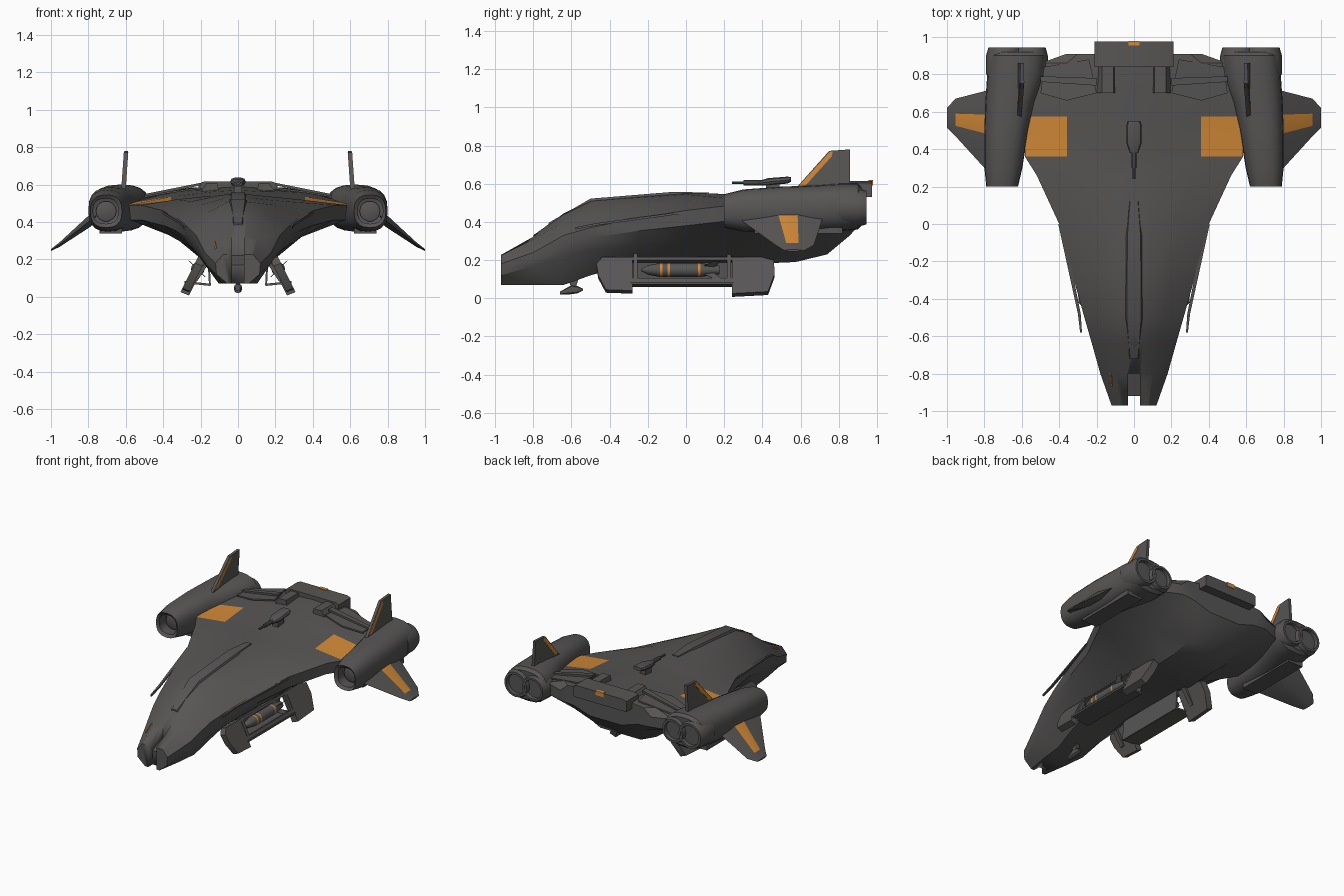
import bpy, bmesh, math
from mathutils import Vector

if "Cube" in bpy.data.objects:
    bpy.data.objects.remove(bpy.data.objects["Cube"])


def material(name, rgb):
    m = bpy.data.materials.new(name)
    m.diffuse_color = (*rgb, 1)
    m.use_nodes = True
    m.node_tree.nodes["Principled BSDF"].inputs["Base Color"].default_value = m.diffuse_color
    return m


GREY = material("dark hull grey", (0.095, 0.092, 0.090))
ORANGE = material("orange marking", (0.64, 0.25, 0.038))


def finish(bm, name, mirror, mat=0, angle=28):
    """Turn a bmesh into an object, optionally mirrored across x = 0."""
    bmesh.ops.recalc_face_normals(bm, faces=bm.faces)
    me = bpy.data.meshes.new(name)
    if mat:
        for f in bm.faces:
            f.material_index = 1
    bm.to_mesh(me)
    bm.free()
    me.materials.append(GREY)
    me.materials.append(ORANGE)
    me.shade_smooth()
    me.set_sharp_from_angle(angle=math.radians(angle))
    ob = bpy.data.objects.new(name, me)
    bpy.context.collection.objects.link(ob)
    if mirror:
        ob.modifiers.new("mirror", 'MIRROR').use_mirror_merge = False
    return ob


def loft(name, rings, mirror=True, paint=None):
    """Skin closed rings; paint(ring, segment) gives the material index."""
    bm = bmesh.new()
    vs = [[bm.verts.new(p) for p in r] for r in rings]
    n = len(rings[0])
    for i in range(len(vs) - 1):
        for j in range(n):
            k = (j + 1) % n
            f = bm.faces.new((vs[i][j], vs[i][k], vs[i + 1][k], vs[i + 1][j]))
            f.material_index = paint(i, j) if paint else 0
    bm.faces.new(vs[0])
    bm.faces.new(vs[-1])
    return finish(bm, name, mirror)


def slab(name, pts, offset, mirror=True, mat=0):
    """Extrude a 3D outline by an offset vector."""
    bm = bmesh.new()
    a = [bm.verts.new(p) for p in pts]
    b = [bm.verts.new(Vector(p) + Vector(offset)) for p in pts]
    bm.faces.new(a)
    bm.faces.new(b)
    for i in range(len(a)):
        k = (i + 1) % len(a)
        bm.faces.new((a[i], a[k], b[k], b[i]))
    return finish(bm, name, mirror, mat)


def box(name, x, y, z, mirror=True, mat=0):
    return slab(name, [(x[0], y[0], z[0]), (x[1], y[0], z[0]), (x[1], y[1], z[0]), (x[0], y[1], z[0])],
                (0, 0, z[1] - z[0]), mirror, mat)


def oval(y, x0, x1, z0, z1, n=20, e=0.8):
    """Rounded-box ring across the y axis."""
    def s(v):
        return math.copysign(abs(v) ** e, v)
    return [((x0 + x1) / 2 + (x1 - x0) / 2 * s(math.cos(t)), y, (z0 + z1) / 2 + (z1 - z0) / 2 * s(math.sin(t)))
            for t in (math.tau * i / n for i in range(n))]


def lathe(name, cx, cz, prof, mirror=True, paint=None, n=20):
    """Round part along y from (y, radius) pairs."""
    return loft(name, [oval(y, cx - r, cx + r, cz - r, cz + r, n, 1) for y, r in prof], mirror, paint)


# Hull: y, top z, shoulder x/z, edge x/z, chine x/z, keel z
ROWS = [(-.97, .235, .08, .225, .12, .18, .115, .12, .07),
        (-.80, .33, .10, .31, .18, .24, .17, .17, .07),
        (-.64, .445, .13, .40, .225, .33, .205, .22, .07),
        (-.50, .515, .16, .45, .265, .37, .235, .25, .12),
        (-.25, .535, .20, .49, .335, .42, .27, .28, .19),
        (.0, .552, .25, .51, .40, .46, .30, .29, .20),
        (.26, .545, .33, .52, .52, .49, .32, .31, .20),
        (.36, .55, .357, .515, .583, .49, .34, .32, .18),
        (.575, .57, .357, .535, .58, .50, .34, .33, .19),
        (.74, .58, .36, .56, .56, .51, .32, .34, .23),
        (.86, .59, .36, .56, .50, .51, .28, .38, .33),
        (.91, .59, .30, .56, .36, .51, .25, .43, .39)]
rings = []
for y, zt, b, z2, w, ze, c, zc, zb in ROWS:
    half = [(0, zt), (b * .36, zt - .008), (b, z2), (w, ze), (w * .985, ze - min(.08, .2 * w)),
            (c, zc), (c * .5, zb), (0, zb)]
    rings.append([(x, y, z) for x, z in half] + [(-x, y, z) for x, z in half[-2:0:-1]])
hull = loft("hull", rings, False, lambda i, j: int(i == 7 and j in (2, 11)))

# Slot that splits the nose
cutter = slab("nose_slot_cutter", [(-.033, y, z) for y, z in
              [(-1.05, 0), (-.92, 0), (-.92, .17), (-.8, .22), (-.8, .5), (-1.05, .5)]], (.066, 0, 0), False)
cutter.hide_render = True
cutter.hide_viewport = True
mod = hull.modifiers.new("nose slot", 'BOOLEAN')
mod.operation, mod.object, mod.solver = 'DIFFERENCE', cutter, 'EXACT'
slab("nose_marking", [(-.115, -.87, .259), (-.122, -.87, .253), (-.127, -.80, .286), (-.12, -.80, .2925)],
     (-.003, 0, .005), False, 1)

# Dorsal spine, edge strakes and raised deck panels
loft("dorsal_spine", [[(-w, y, z - .03), (-w * .7, y, z), (w * .7, y, z), (w, y, z - .03)] for y, z, w in
                      [(-.72, .395, .03), (-.5, .522, .055), (-.06, .558, .05), (.12, .553, .03)]], False)
slab("edge_strake", [(.278, -.58, .36), (.288, -.58, .36), (.30, -.48, .38), (.405, .0, .445), (.38, .0, .445),
                     (.285, -.48, .38)], (0, 0, .012))
slab("shoulder_panel", [(.20, .70, .575), (.36, .66, .555), (.50, .70, .53), (.48, .84, .53), (.24, .88, .575)],
     (0, 0, .010))
slab("wing_brace", [(.20, .74, .595), (.50, .76, .535), (.50, .79, .535), (.20, .78, .595)], (0, 0, .014))

# Rear deck
slab("rear_deck", [(.21, .84, .53), (.21, .84, .605), (.185, .84, .615), (-.185, .84, .615), (-.21, .84, .605),
                   (-.21, .84, .53)], (0, .135, 0), False)
slab("deck_rail", [(x, .70, z) for x, z in [(.10, .56), (.11, .605), (.17, .605), (.20, .56)]], (0, .15, 0))
box("rear_marking", (-.03, .03), (.955, .978), (.612, .619), False, 1)
box("rear_marking_back", (-.03, .03), (.973, .979), (.59, .619), False, 1)

# Top turret
lathe("turret_barrel", 0, .605, [(.24, .008), (.30, .008), (.30, .014), (.42, .014)], False, n=10)
loft("turret_body", [oval(y, -w, w, z0, z, 10) for y, w, z0, z in
                     [(.38, .022, .59, .615), (.43, .04, .59, .63), (.53, .04, .60, .638), (.55, .034, .61, .636)]],
     False)
box("turret_post", (-.022, .022), (.42, .49), (.54, .61), False)

# Engine nacelles, with a hollow intake at the front
NAC = [(.30, .66, .75, .41, .50), (.29, .64, .775, .39, .525), (.215, .64, .775, .39, .525), (.20, .62, .79, .37, .545),
       (.30, .597, .80, .35, .57), (.50, .565, .80, .345, .585), (.65, .53, .795, .345, .59),
       (.80, .475, .785, .35, .60), (.90, .47, .775, .36, .60), (.92, .485, .76, .38, .58)]
loft("engine_nacelle", [oval(*r) for r in NAC])
lathe("intake_disc", .705, .457, [(.265, .045), (.27, .055), (.32, .055)], n=14)
for label, cx, r in (("outer", .69, .088), ("inner", .555, .082)):
    lathe(label + "_nozzle", cx, .475, [(.80, r * 1.15), (.90, r * 1.15), (.945, r), (.945, r * .82), (.86, r * .72),
                                       (.86, r * .4), (.90, r * .2)])
box("nacelle_keel", (.62, .74), (.36, .82), (.338, .37))

# Upright tail fins with orange plates behind the leading edge
def fin_x(z):
    return .612 - (z - .58) * .07


slab("tail_fin", [(fin_x(z) - .010, y, z) for y, z in [(.57, .57), (.75, .772), (.86, .78), (.86, .57)]], (.020, 0, 0))
for label, off in (("outer", .008), ("inner", -.012)):
    slab(label + "_tail_fin_marking", [(fin_x(z) + off, y, z) for y, z in
         [(.592, .590), (.756, .770), (.768, .770), (.765, .745), (.63, .595)]], (.004, 0, 0), True, 1)

# Drooping side fins with an orange panel on the upper face
def fin_ring(x, y0, y1, y2, y3, z, t):
    return [(x, y0, z), (x, y1, z + t), (x, y2, z + t), (x, y3, z), (x, y2, z - t), (x, y1, z - t)]


loft("side_fin", [fin_ring(.76, .27, .48, .585, .72, .43, .035), fin_ring(.80, .30, .485, .585, .71, .40, .033),
                  fin_ring(.955, .47, .525, .59, .67, .278, .012), fin_ring(1.0, .515, .54, .58, .62, .25, .005)],
     True, lambda i, j: int(i in (0, 1) and j == 1))


# Weapon bay: splayed front and rear pods, open frame between them, tray and inner wall
def door(name, prof, thick, inset=0):
    slab(name, [(.20 + (.24 - z) * .5 - inset, y, z) for y, z in prof], (-thick, 0, -thick * .4))


door("front_pod", [(-.47, .18), (-.46, .12), (-.42, .045), (-.28, .04), (-.28, .215), (-.44, .215)], .04)
door("rear_pod", [(.24, .025), (.43, .035), (.465, .13), (.46, .20), (.40, .215), (.24, .215)], .045)
door("lower_rail", [(-.30, .08), (.26, .08), (.26, .105), (-.30, .105)], .02)
door("upper_rail", [(-.30, .20), (.26, .20), (.26, .215), (-.30, .215)], .03)
for i, y in enumerate((-.275, .215)):
    door("frame_post_%d" % (i + 1), [(y, .09), (y + .022, .09), (y + .022, .29), (y, .29)], .02)
slab("bay_tray", [(.15, -.29, .058), (.285, -.29, .072), (.285, .25, .072), (.15, .25, .058)], (0, 0, .012))
slab("bay_wall", [(.155, -.29, .06), (.155, .25, .06), (.165, .25, .24), (.165, -.29, .24)], (-.01, 0, 0))
for i, y in enumerate((-.40, .30)):
    slab("door_strut_%d" % (i + 1), [(.13, y, .22), (.15, y, .22), (.24, y, .09), (.22, y, .08)], (0, .03, 0))

# Missile with orange bands and crossed tail fins
MX, MZ = .215, .148
lathe("missile", MX, MZ, [(-.235, .005), (-.20, .024), (-.15, .034), (-.136, .036), (-.122, .036), (-.097, .036),
                          (-.083, .036), (.062, .036), (.076, .036), (.12, .030), (.175, .022)],
      True, lambda i, j: int(i in (3, 5, 7)), 16)
for i, a in enumerate((45, 135)):
    dx, dz = math.cos(math.radians(a)) * .062, math.sin(math.radians(a)) * .062
    slab("missile_fin_%d" % (i + 1), [(MX + s * k * dx, y, MZ + s * k * dz) for s, k, y in
         [(1, .45, .09), (1, 1, .14), (1, 1, .185), (1, .4, .15), (-1, .4, .15), (-1, 1, .185), (-1, 1, .14),
          (-1, .45, .09)]], (.005, 0, .001))

# Chin gun under the nose
slab("chin_gun_mount", [(-.012, y, z) for y, z in [(-.62, .11), (-.56, .11), (-.58, .05), (-.60, .05)]],
     (.024, 0, 0), False)
loft("chin_gun", [oval(y, -w, w, z0, z1, 10) for y, w, z0, z1 in
                  [(-.66, .012, .02, .035), (-.60, .022, .02, .07), (-.57, .022, .025, .065), (-.54, .012, .04, .05)]],
     False)
